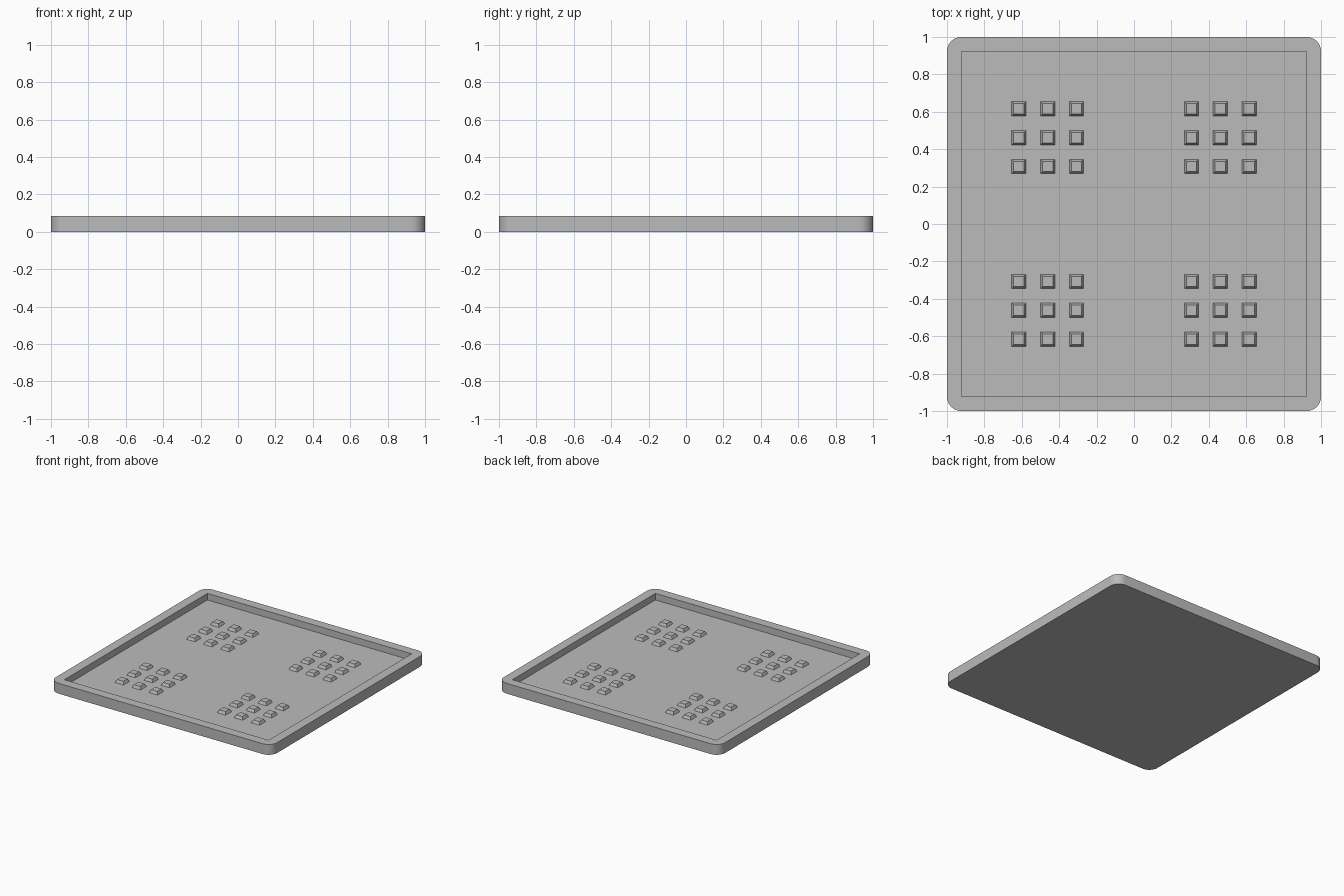
import bpy, bmesh, math

if "Cube" in bpy.data.objects:
    bpy.data.objects.remove(bpy.data.objects["Cube"], do_unlink=True)

UNIT = 1 / 13            # rim width, also the stud size
HEIGHT = 1.1 * UNIT
FLOOR = 0.4 * UNIT
STUD_HEIGHT = 0.3 * UNIT

gray = bpy.data.materials.new("plain gray")
gray.use_nodes = True
gray.diffuse_color = (0.5, 0.5, 0.5, 1)
gray.node_tree.nodes["Principled BSDF"].inputs["Base Color"].default_value = gray.diffuse_color


def add_block(name, center, half, bottom, top, taper=1.0, radius=0.0):
    """Square block with an optional tapered top or rounded upright edges."""
    bm = bmesh.new()
    bmesh.ops.create_cube(bm, size=2)
    for v in bm.verts:
        upper = v.co.z > 0
        scale = half * (taper if upper else 1)
        v.co = (v.co.x * scale, v.co.y * scale, top if upper else bottom)
    if radius:
        upright = [e for e in bm.edges
                   if abs(e.verts[0].co.z - e.verts[1].co.z) > 0.01]
        bmesh.ops.bevel(bm, geom=upright, offset=radius, segments=8,
                        profile=0.5, affect='EDGES')
    mesh = bpy.data.meshes.new(name)
    bm.to_mesh(mesh)
    bm.free()
    mesh.materials.append(gray)
    obj = bpy.data.objects.new(name, mesh)
    obj.location = (center[0], center[1], 0)
    bpy.context.collection.objects.link(obj)
    return obj


# Tray with rounded outer corners and a square recess
tray = add_block("tray", (0, 0), 1, 0, HEIGHT, radius=UNIT)
cutter = add_block("recess_cutter", (0, 0), 1 - UNIT, FLOOR, HEIGHT + UNIT)
cutter.hide_render = True
recess = tray.modifiers.new("recess", 'BOOLEAN')
recess.operation = 'DIFFERENCE'
recess.solver = 'EXACT'
recess.object = cutter
bpy.ops.object.select_all(action='DESELECT')
tray.select_set(True)
bpy.context.view_layer.objects.active = tray
bpy.ops.object.modifier_apply(modifier=recess.name)
bpy.data.objects.remove(cutter, do_unlink=True)
bpy.ops.object.shade_smooth_by_angle(angle=math.radians(30))

# Four groups of nine tapered studs on the tray floor
steps = [side * n * UNIT for side in (-1, 1) for n in (4, 6, 8)]
for x in steps:
    for y in steps:
        add_block("stud", (x, y), UNIT / 2, FLOOR, FLOOR + STUD_HEIGHT, taper=0.72)
